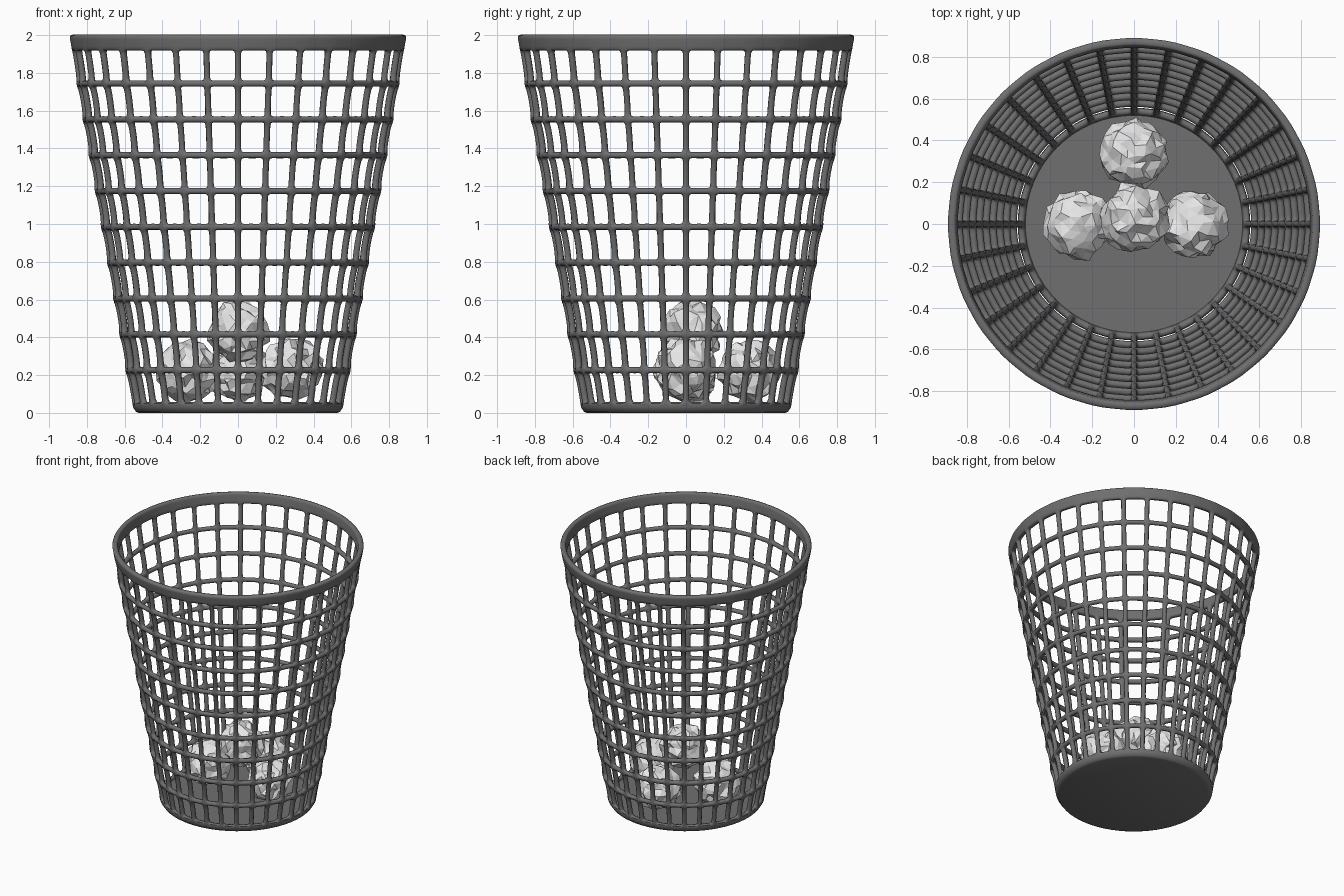
import bpy, bmesh, math, random
from mathutils import Vector

if "Cube" in bpy.data.objects:
    bpy.data.objects.remove(bpy.data.objects["Cube"], do_unlink=True)

random.seed(4)
RIBS = 32
HALF = 0.018          # half width of ribs and rings
TOP_R, BASE_R = 0.893, 0.557


def material(name, value):
    m = bpy.data.materials.new(name)
    m.use_nodes = True
    colour = (value, value, value, 1)
    m.diffuse_color = colour
    bsdf = m.node_tree.nodes["Principled BSDF"]
    bsdf.inputs["Base Color"].default_value = colour
    bsdf.inputs["Roughness"].default_value = 0.7
    return m


def add_object(name, bm, mat):
    mesh = bpy.data.meshes.new(name)
    bmesh.ops.recalc_face_normals(bm, faces=bm.faces)
    bm.to_mesh(mesh)
    bm.free()
    mesh.materials.append(mat)
    ob = bpy.data.objects.new(name, mesh)
    bpy.context.collection.objects.link(ob)
    return ob


def smooth(ob, angle):
    bpy.ops.object.select_all(action='DESELECT')
    ob.select_set(True)
    bpy.context.view_layer.objects.active = ob
    bpy.ops.object.shade_smooth_by_angle(angle=math.radians(angle))


def wall_radius(z):
    return BASE_R + (TOP_R - BASE_R) * (z - 0.03) / 1.97


grey = material("dark grey plastic", 0.16)
white = material("white paper", 0.8)

# Lattice wall: a tapered grid with the window cells left open.
# Each row is (height, outward bulge, solid band above this row)
rows = [(0.02, 0, True), (0.055, 0, False), (0.08, 0, False)]
for i in range(9):
    z = 0.223 + i * 0.1897
    rows += [(z - HALF * 2.3, 0, False), (z - HALF, 0.007, True),
             (z + HALF, 0.007, False), (z + HALF * 2.3, 0, False)]
rows += [(1.89, 0, False), (1.915, 0, True), (1.935, 0, True),
         (1.985, 0, True), (2.0, 0, True)]

bm = bmesh.new()
grid = []
for z, bulge, solid in rows:
    r = wall_radius(z)
    ring = []
    for k in range(RIBS):
        for offset in (-HALF, HALF, HALF * 2.2, math.tau * r / RIBS - HALF * 2.2):
            a = k * math.tau / RIBS + offset / r
            ring.append(bm.verts.new(((r + bulge) * math.cos(a), (r + bulge) * math.sin(a), z)))
    grid.append(ring)
n = RIBS * 4
for j in range(len(rows) - 1):
    for i in range(n):
        if rows[j][2] or i % 4 == 0:
            q = (i + 1) % n
            bm.faces.new((grid[j][i], grid[j][q], grid[j + 1][q], grid[j + 1][i]))
bmesh.ops.delete(bm, geom=[v for v in bm.verts if not v.link_faces], context='VERTS')
basket = add_object("basket_lattice", bm, grey)
solidify = basket.modifiers.new("Thickness", 'SOLIDIFY')
solidify.thickness = 0.038
solidify.offset = -1
rounding = basket.modifiers.new("Rounding", 'SUBSURF')
rounding.levels = rounding.render_levels = 1
smooth(basket, 60)

# Closed floor with a chamfered foot
profile = [(0.525, 0), (0.54, 0.006), (0.556, 0.03), (0.556, 0.05), (0.53, 0.05), (0.52, 0.04)]
bm = bmesh.new()
rings = [[bm.verts.new((r * math.cos(i * math.tau / 64), r * math.sin(i * math.tau / 64), z))
          for i in range(64)] for r, z in profile]
for low, high in zip(rings, rings[1:]):
    for i in range(64):
        q = (i + 1) % 64
        bm.faces.new((low[i], low[q], high[q], high[i]))
bm.faces.new(rings[0][::-1])
bm.faces.new(rings[-1])
smooth(add_object("basket_floor", bm, grey), 40)

# Crumpled paper balls: jittered, flat shaded spheres
balls = {"left": (0.29, 0, 0.23), "right": (-0.27, 0, 0.22),
         "back": (0, 0.335, 0.23), "upper": (0, 0.03, 0.43)}
for side, centre in balls.items():
    bm = bmesh.new()
    bmesh.ops.create_icosphere(bm, subdivisions=3, radius=0.162)
    for v in bm.verts:
        jitter = Vector([random.uniform(-1, 1) for _ in range(3)])
        v.co = v.co * random.uniform(0.9, 1.06) + jitter * 0.014
    ball = add_object("paper_ball_" + side, bm, white)
    ball.location = centre
